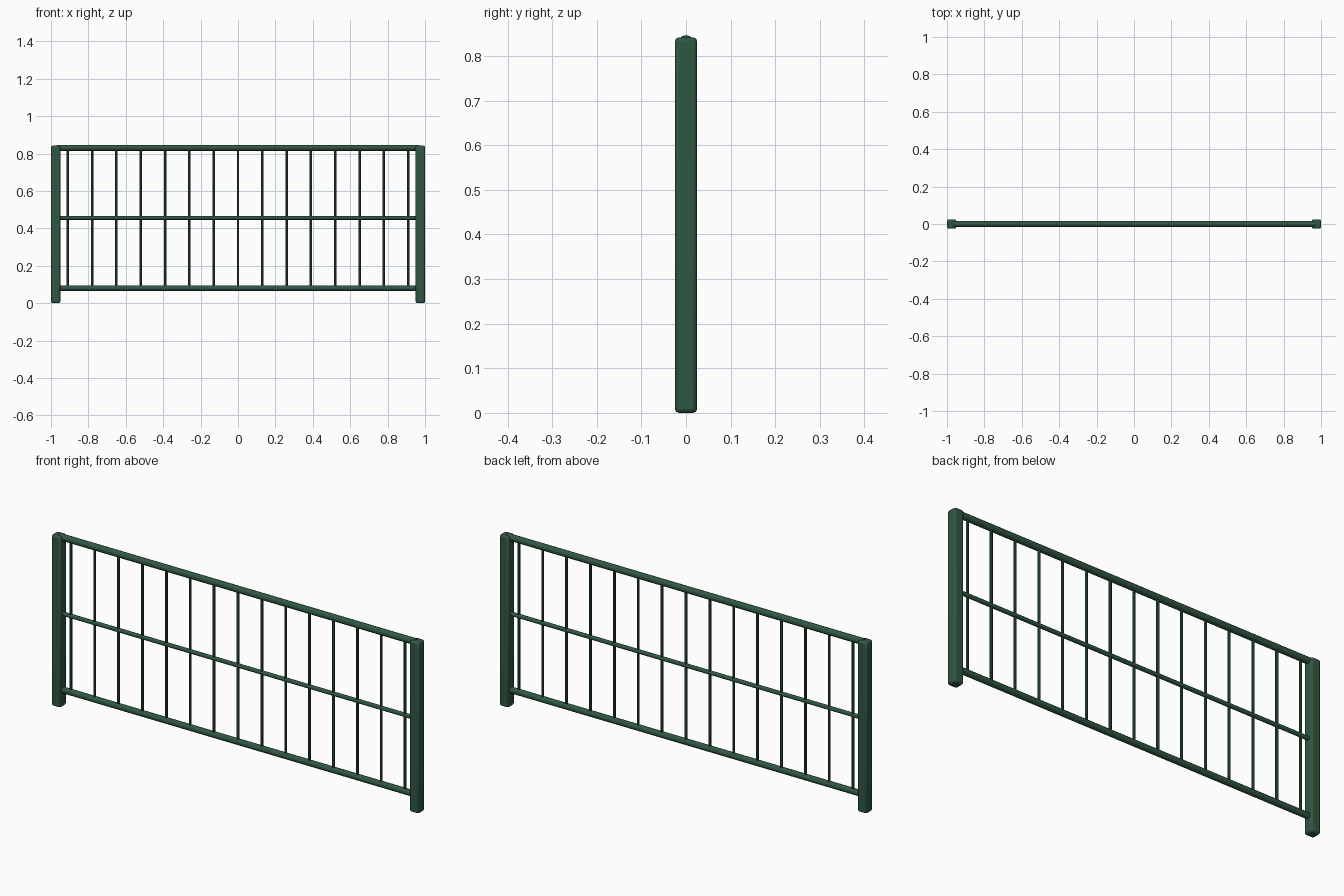
import bpy
import math

if "Cube" in bpy.data.objects:
    bpy.data.objects.remove(bpy.data.objects["Cube"])

green = bpy.data.materials.new("green_paint")
green.diffuse_color = (0.03, 0.095, 0.055, 1)
green.use_nodes = True
green.node_tree.nodes["Principled BSDF"].inputs["Base Color"].default_value = green.diffuse_color


def finish(obj, name):
    obj.name = name
    obj.data.materials.append(green)
    bpy.ops.object.shade_smooth_by_angle(angle=math.radians(40))
    return obj


def tube(name, radius, length, location, sides, along_x=False):
    rotation = (0, math.pi / 2, 0) if along_x else (0, 0, 0)
    bpy.ops.mesh.primitive_cylinder_add(vertices=sides, radius=radius, depth=length,
                                        location=location, rotation=rotation)
    return finish(bpy.context.object, name)


# Square end posts with softened edges
POST_HEIGHT = 0.842
for side, x in (("left", -0.975), ("right", 0.975)):
    bpy.ops.mesh.primitive_cube_add(size=1, location=(x, 0, POST_HEIGHT / 2))
    post = bpy.context.object
    post.scale = (0.05, 0.05, POST_HEIGHT)
    bpy.ops.object.transform_apply(location=False, rotation=False, scale=True)
    bevel = post.modifiers.new("soft_edges", "BEVEL")
    bevel.width = 0.009
    bevel.segments = 2
    finish(post, side + "_post")

# Horizontal rails
for name, z, radius in (("top_rail", 0.831, 0.016),
                        ("middle_rail", 0.456, 0.010),
                        ("bottom_rail", 0.081, 0.015)):
    tube(name, radius, 1.94, (0, 0, z), 12, along_x=True)

# Evenly spaced upright bars between the rails
for i in range(15):
    tube(f"bar_{i + 1}", 0.0065, 0.75, (0.13 * (i - 7), 0, 0.456), 8)
